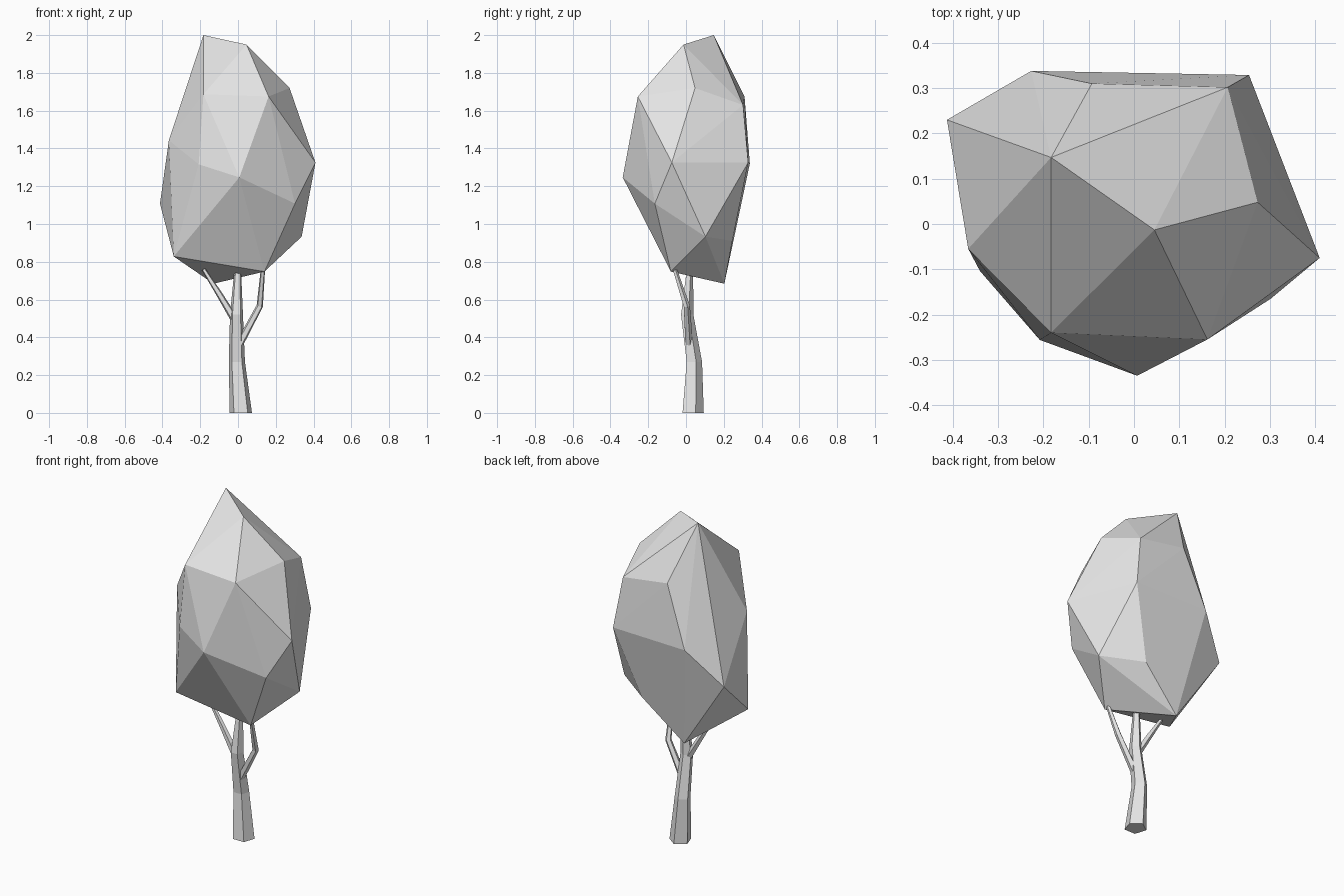
import bpy, bmesh, math
from mathutils import Vector

cube = bpy.data.objects.get("Cube")
if cube:
    bpy.data.objects.remove(cube, do_unlink=True)

grey = bpy.data.materials.new("light_grey")
grey.use_nodes = True
colour = (0.8, 0.8, 0.8, 1)
grey.diffuse_color = colour
grey.node_tree.nodes["Principled BSDF"].inputs["Base Color"].default_value = colour


def finish(name, bm):
    bmesh.ops.recalc_face_normals(bm, faces=bm.faces)
    mesh = bpy.data.meshes.new(name)
    bm.to_mesh(mesh)
    bm.free()
    mesh.materials.append(grey)
    obj = bpy.data.objects.new(name, mesh)
    bpy.context.collection.objects.link(obj)


def limb(name, path, follow=True, sides=5):
    """Loft five-sided rings along (x, y, z, radius) points."""
    bm = bmesh.new()
    up = Vector((0, 0, 1))
    centres = [Vector(p[:3]) for p in path]
    rings = []
    for i, p in enumerate(path):
        along = centres[min(i + 1, len(path) - 1)] - centres[max(i - 1, 0)]
        turn = up.rotation_difference(along if follow else up)
        ring = []
        for k in range(sides):
            a = math.pi / 2 + math.tau * k / sides
            offset = Vector((math.cos(a), math.sin(a), 0)) * p[3]
            ring.append(bm.verts.new(centres[i] + turn @ offset))
        rings.append(ring)
    for low, high in zip(rings, rings[1:]):
        for k in range(sides):
            n = (k + 1) % sides
            bm.faces.new((low[k], low[n], high[n], high[k]))
    bm.faces.new(rings[0])
    bm.faces.new(rings[-1])
    finish(name, bm)


# Trunk and branches
limb("trunk", [(0.015, 0.032, 0, 0.062), (-0.006, 0.04, 0.27, 0.045),
               (-0.008, 0.003, 0.52, 0.036), (-0.002, 0.018, 0.74, 0.02)], follow=False)
limb("left_branch", [(0.005, 0.015, 0.36, 0.022), (0.115, 0.003, 0.565, 0.018),
                     (0.132, -0.06, 0.76, 0.012)])
limb("right_branch", [(-0.015, 0.005, 0.49, 0.022), (-0.1, 0.008, 0.63, 0.017),
                      (-0.182, 0.01, 0.76, 0.011)])

# Faceted crown: hull around its corner points
corners = [
    (-0.183, 0.147, 2.0), (0.045, -0.013, 1.95), (0.273, 0.048, 1.72),
    (0.162, -0.255, 1.675), (0.41, -0.075, 1.325), (0.007, -0.335, 1.247),
    (0.302, -0.165, 1.108), (0.337, 0.103, 0.933), (0.14, -0.08, 0.748),
    (-0.34, -0.104, 0.828), (-0.13, 0.203, 0.684), (-0.413, 0.23, 1.108),
    (-0.366, -0.055, 1.443), (-0.208, -0.256, 1.316), (-0.183, -0.24, 1.687),
    (0.254, 0.329, 1.325), (-0.227, 0.338, 1.32), (-0.093, 0.31, 1.675),
    (0.207, 0.302, 1.63), (0.12, 0.245, 0.91),
]
bm = bmesh.new()
for c in corners:
    bm.verts.new(c)
bmesh.ops.convex_hull(bm, input=bm.verts)
finish("crown", bm)
